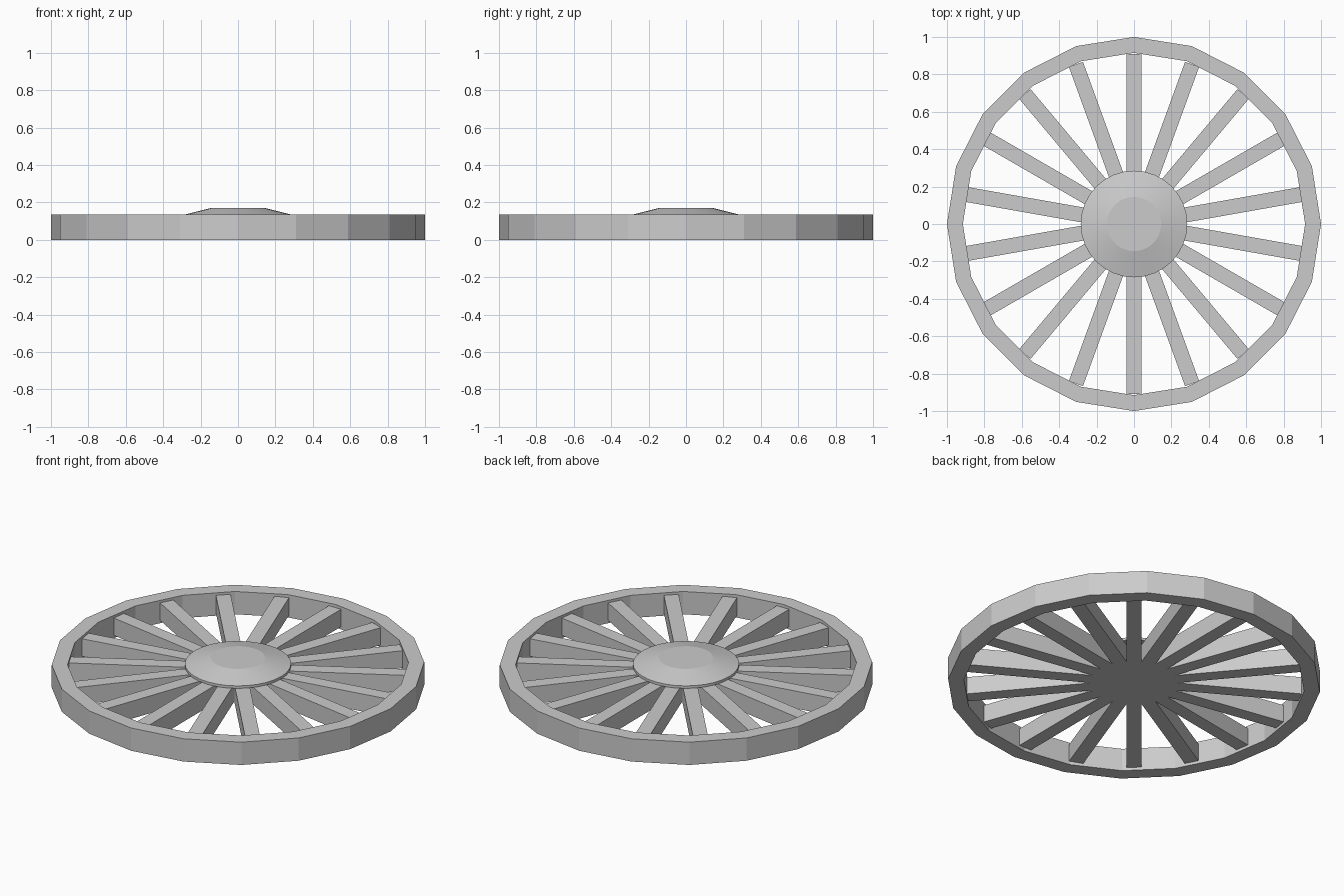
import bpy, bmesh
from math import sin, cos, tau, radians
from mathutils import Matrix

if "Cube" in bpy.data.objects:
    bpy.data.objects.remove(bpy.data.objects["Cube"])


def add_object(name, bm):
    bmesh.ops.recalc_face_normals(bm, faces=bm.faces)
    mesh = bpy.data.meshes.new(name)
    bm.to_mesh(mesh)
    bm.free()
    obj = bpy.data.objects.new(name, mesh)
    bpy.context.collection.objects.link(obj)
    return obj


def lathe(name, profile, sides, closed):
    """Turn an (r, z) profile about z; open profiles get end caps."""
    bm = bmesh.new()
    rings = [[bm.verts.new((r * cos(tau * i / sides), r * sin(tau * i / sides), z))
              for i in range(sides)] for r, z in profile]
    pairs = list(zip(rings, rings[1:]))
    if closed:
        pairs.append((rings[-1], rings[0]))
    else:
        bm.faces.new(rings[0])
        bm.faces.new(rings[-1])
    for a, b in pairs:
        for i in range(sides):
            j = (i + 1) % sides
            bm.faces.new((a[i], a[j], b[j], b[i]))
    return add_object(name, bm)


# Twenty-sided rim
H = 0.135
lathe("rim", [(1, 0), (1, H), (0.915, H), (0.915, 0)], 20, True)

# Eighteen radial spokes, slightly thinner than the rim
SPOKES, WIDTH, LENGTH, Z0, Z1 = 18, 0.08, 0.908, 0.017, 0.12
bm = bmesh.new()
for k in range(SPOKES):
    turn = Matrix.Rotation(radians(90) + tau * k / SPOKES, 4, 'Z')
    box = (Matrix.Translation((LENGTH / 2, 0, (Z0 + Z1) / 2))
           @ Matrix.Diagonal((LENGTH, WIDTH, Z1 - Z0, 1)))
    bmesh.ops.create_cube(bm, size=1, matrix=turn @ box)
add_object("spokes", bm)

# Smooth conical hub cap resting on the spokes
hub = lathe("hub_cap", [(0.285, 0.12), (0.285, 0.135), (0.145, 0.17)], 32, False)
bpy.context.view_layer.objects.active = hub
hub.select_set(True)
bpy.ops.object.shade_smooth_by_angle(angle=radians(12))
